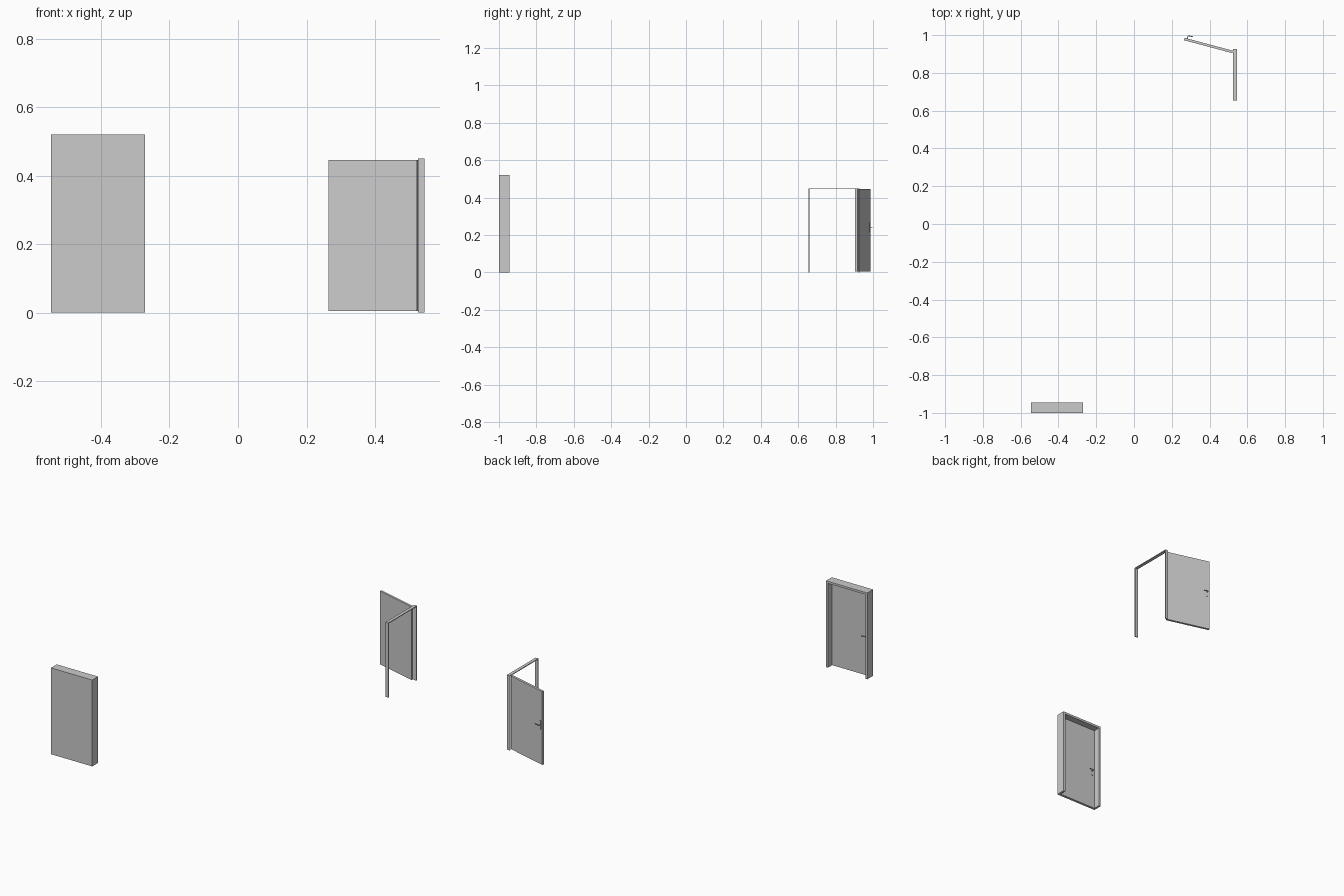
import bpy, math
from mathutils import Matrix, Vector

if "Cube" in bpy.data.objects:
    bpy.data.objects.remove(bpy.data.objects["Cube"])


def box(name, lo, hi, mat=Matrix()):
    """Axis-aligned box between two corners, placed by a matrix."""
    lo, hi = Vector(lo), Vector(hi)
    bpy.ops.mesh.primitive_cube_add(size=1)
    ob = bpy.context.object
    ob.name = name
    size = hi - lo
    ob.data.transform(mat @ Matrix.Translation((lo + hi) / 2)
                      @ Matrix.Diagonal((size.x, size.y, size.z, 1)))
    return ob


def rod(name, pts, radius, mat=Matrix()):
    """Bent round bar along a path."""
    cu = bpy.data.curves.new(name, 'CURVE')
    cu.dimensions = '3D'
    cu.bevel_depth = radius
    cu.bevel_resolution = 2
    cu.use_fill_caps = True
    sp = cu.splines.new('POLY')
    sp.points.add(len(pts) - 1)
    for p, co in zip(sp.points, pts):
        p.co = (*(mat @ Vector(co)), 1)
    ob = bpy.data.objects.new(name, cu)
    bpy.context.collection.objects.link(ob)
    return ob


def portal(name, w, h, d, side, top, mat):
    """U-shaped door frame extruded along local y, open at the floor."""
    outline = [(0, 0), (0, h), (w, h), (w, 0), (w - side, 0),
               (w - side, h - top), (side, h - top), (side, 0)]
    n = len(outline)
    verts = [mat @ Vector((x, y, z)) for y in (0, d) for x, z in outline]
    faces = [(i, i + n, (i + 1) % n + n, (i + 1) % n) for i in range(n)]
    for quad in ((0, 1, 6, 7), (1, 2, 5, 6), (2, 3, 4, 5)):
        faces += [quad, tuple(i + n for i in reversed(quad))]
    me = bpy.data.meshes.new(name)
    me.from_pydata(verts, [], faces)
    ob = bpy.data.objects.new(name, me)
    bpy.context.collection.objects.link(ob)
    return ob


def lever(prefix, mat, reach):
    """Lever handle with a stem, on local +y, pointing to local +x."""
    r = 0.0022
    rod(prefix + "_lever", [(0, 0, 0), (0, reach - 0.006, 0),
                            (0.002, reach - 0.003, 0), (0.006, reach - r, 0),
                            (0.026, reach - r, 0)], r, mat)


# Closed door: deep frame with a full-width flush panel in front
closed = Matrix.Translation((-0.546, -1, 0))
portal("closed_frame", 0.275, 0.52, 0.055, 0.013, 0.013, closed)
box("closed_door", (0, 0, 0), (0.275, 0.015, 0.52), closed)
lever("closed", closed @ Matrix.Translation((0.03, 0.015, 0.238)), 0.018)
for part, z, r in (("rose", 0.238, 0.005), ("lock", 0.212, 0.004)):
    rod("closed_" + part, [(0.03, 0.014, z), (0.03, 0.019, z)], r, closed)

# Thin frame of the open door, its opening facing sideways
side_frame = Matrix.Translation((0.544, 0.654, 0)) @ Matrix.Rotation(math.pi / 2, 4, 'Z')
portal("open_frame", 0.273, 0.45, 0.019, 0.0055, 0.0045, side_frame)

# Open leaf, swung about its hinge corner; local x runs from free edge to hinge
swing = (Matrix.Translation((0.522, 0.904, 0)) @ Matrix.Rotation(math.radians(-15), 4, 'Z')
         @ Matrix.Translation((-0.267, 0, 0)))
box("open_door", (0, 0, 0.005), (0.267, 0.0133, 0.446), swing)
box("open_handle_plate", (0.012, 0.0125, 0.215), (0.02, 0.0155, 0.267), swing)
lever("open", swing @ Matrix.Translation((0.016, 0.0133, 0.242)), 0.0185)
